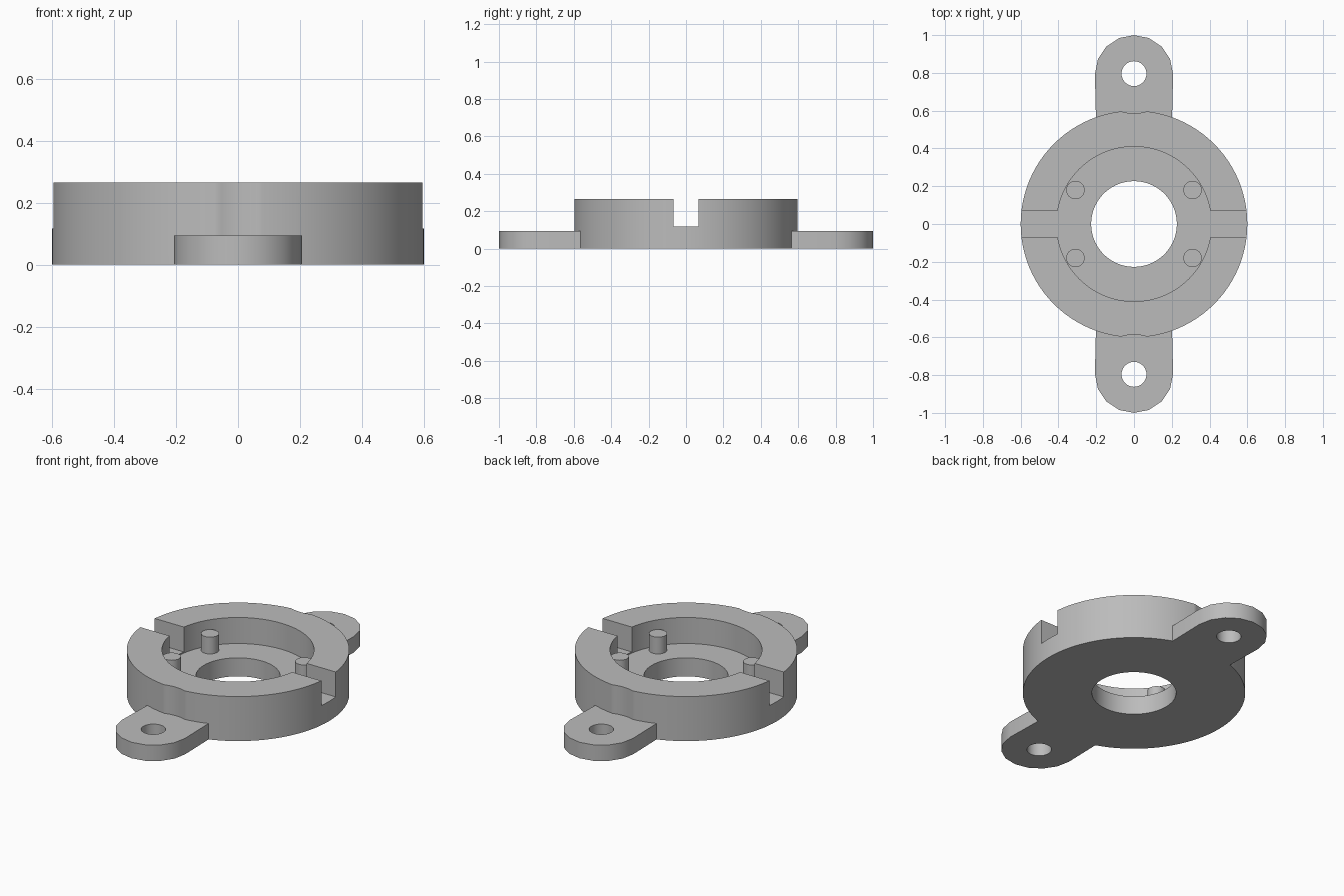
import bpy
import bmesh
from math import cos, sin, pi, radians

cube = bpy.data.objects.get("Cube")
if cube:
    bpy.data.objects.remove(cube)

# Single grey material
GREY = (0.5, 0.5, 0.5, 1)
grey = bpy.data.materials.new("plain grey")
grey.use_nodes = True
grey.diffuse_color = GREY
grey.node_tree.nodes["Principled BSDF"].inputs["Base Color"].default_value = GREY


def prism(name, outline, z0, z1):
    """Extrude a closed xy outline from z0 to z1."""
    bm = bmesh.new()
    face = bm.faces.new([bm.verts.new((x, y, z0)) for x, y in outline])
    top = bmesh.ops.extrude_face_region(bm, geom=[face])["geom"]
    verts = [v for v in top if isinstance(v, bmesh.types.BMVert)]
    bmesh.ops.translate(bm, verts=verts, vec=(0, 0, z1 - z0))
    bmesh.ops.recalc_face_normals(bm, faces=bm.faces)
    mesh = bpy.data.meshes.new(name)
    bm.to_mesh(mesh)
    bm.free()
    mesh.materials.append(grey)
    obj = bpy.data.objects.new(name, mesh)
    bpy.context.collection.objects.link(obj)
    return obj


def circle(x, y, r, n, start=0.0, sweep=2 * pi):
    """Points on a full circle, or on an arc with both ends."""
    count = n if sweep == 2 * pi else n + 1
    return [(x + r * cos(start + sweep * i / n), y + r * sin(start + sweep * i / n))
            for i in range(count)]


def combine(target, tool, operation):
    """Apply a boolean and discard its tool."""
    tool.hide_render = True
    mod = target.modifiers.new(operation, "BOOLEAN")
    mod.operation, mod.object, mod.solver = operation, tool, "EXACT"
    bpy.context.view_layer.objects.active = target
    bpy.ops.object.modifier_apply(modifier=mod.name)
    bpy.data.objects.remove(tool)


def smooth(obj):
    bpy.ops.object.select_all(action="DESELECT")
    obj.select_set(True)
    bpy.context.view_layer.objects.active = obj
    bpy.ops.object.shade_smooth_by_angle(angle=radians(30))


HEIGHT, TAB_TOP, FLOOR, SLOT_FLOOR = 0.265, 0.095, 0.11, 0.117
TAB_Y = 0.793

# Round housing with a pocket, a centre hole and a slot across the rim
housing = prism("mounting_ring", circle(0, 0, 0.6, 96), 0, HEIGHT)
combine(housing, prism("pocket", circle(0, 0, 0.41, 72), FLOOR, 0.4), "DIFFERENCE")
combine(housing, prism("centre_hole", circle(0, 0, 0.227, 60), -0.1, 0.4), "DIFFERENCE")
slot = [(-0.8, -0.068), (0.8, -0.068), (0.8, 0.068), (-0.8, 0.068)]
combine(housing, prism("slot", slot, SLOT_FLOOR, 0.4), "DIFFERENCE")

# Screw tabs, with a shallow screw-head relief in the rim above each
for side in (-1, 1):
    relief = circle(0, side * TAB_Y, 0.208, 48)
    combine(housing, prism("relief", relief, TAB_TOP, 0.4), "DIFFERENCE")
    arc = circle(0, TAB_Y, 0.207, 8, 0, pi)
    outline = [(x, side * y) for x, y in [(0.2, 0.5)] + arc + [(-0.2, 0.5)]]
    combine(housing, prism("tab", outline, 0, TAB_TOP), "UNION")
    hole = circle(0, side * 0.796, 0.066, 32)
    combine(housing, prism("screw_hole", hole, -0.1, 0.3), "DIFFERENCE")
smooth(housing)

# Four locating pins standing on the pocket floor
for sx, x_name in ((-1, "right"), (1, "left")):
    for sy, y_name in ((-1, "front"), (1, "back")):
        pin = prism(f"{y_name}_{x_name}_pin",
                    circle(sx * 0.31, sy * 0.18, 0.049, 24), FLOOR - 0.005, 0.21)
        smooth(pin)
